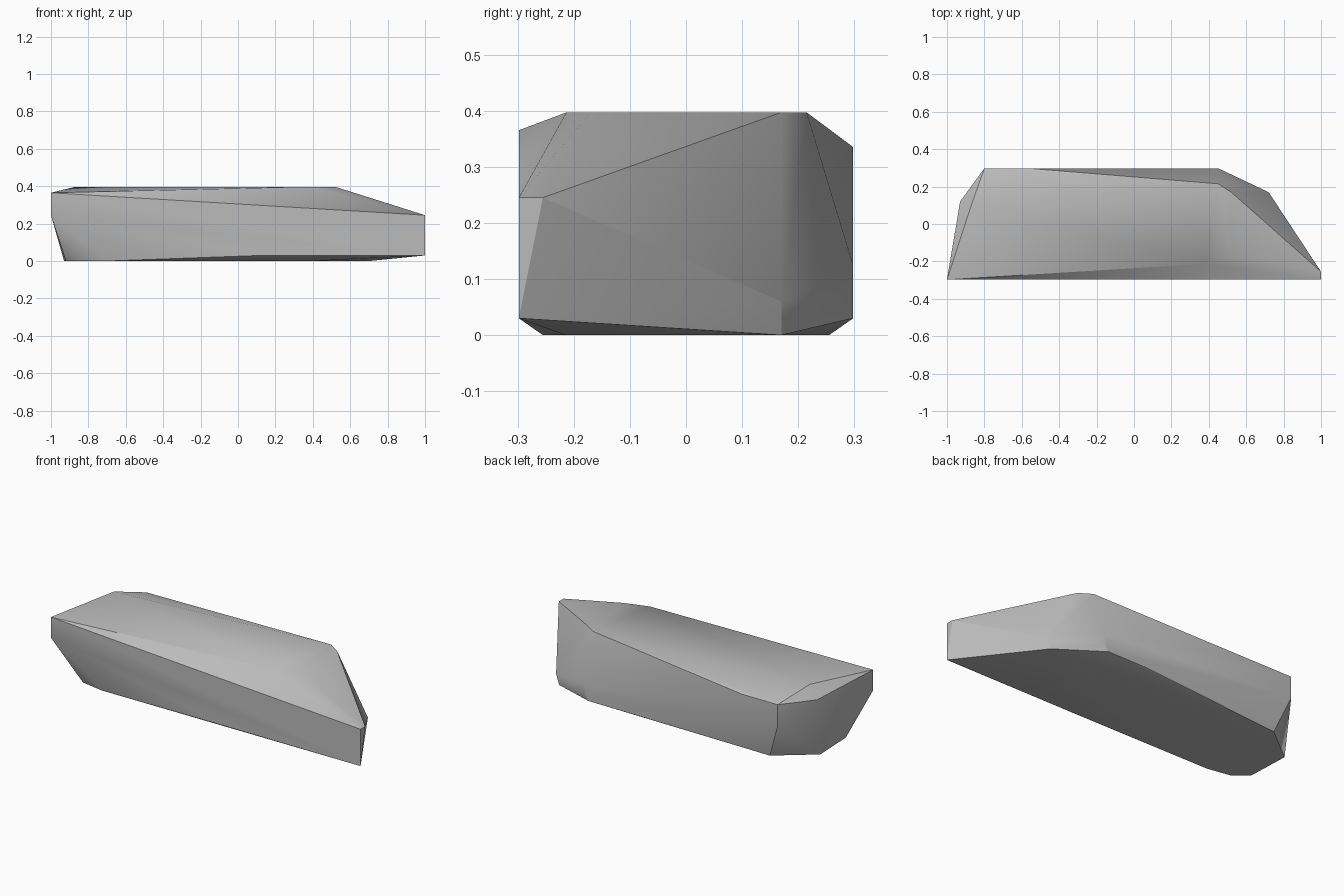
import bpy
import bmesh
import math

# Remove only the default cube
default_cube = bpy.data.objects.get("Cube")
if default_cube is not None:
    bpy.data.objects.remove(default_cube, do_unlink=True)


def make_material(name, grey):
    """Plain single-colour matte material."""
    colour = (grey, grey, grey, 1.0)
    material = bpy.data.materials.new(name)
    material.use_nodes = True
    material.diffuse_color = colour
    shader = next(node for node in material.node_tree.nodes
                  if node.type == "BSDF_PRINCIPLED")
    shader.inputs["Base Color"].default_value = colour
    shader.inputs["Roughness"].default_value = 0.9
    return material


def make_hull(name, corners, material):
    """Chiselled solid: the convex hull stretched over the given corners."""
    mesh = bpy.data.meshes.new(name)
    bm = bmesh.new()
    for corner in corners:
        bm.verts.new(corner)
    hull = bmesh.ops.convex_hull(bm, input=bm.verts[:])
    inside = {item for item in hull["geom_interior"] + hull["geom_unused"]
              if isinstance(item, bmesh.types.BMVert)}
    bmesh.ops.delete(bm, geom=list(inside), context="VERTS")
    # Merge coplanar triangles into clean cut facets
    bmesh.ops.dissolve_limit(bm, angle_limit=math.radians(1),
                             verts=bm.verts[:], edges=bm.edges[:])
    bmesh.ops.recalc_face_normals(bm, faces=bm.faces[:])
    bm.to_mesh(mesh)
    bm.free()
    mesh.materials.append(material)

    block = bpy.data.objects.new(name, mesh)
    bpy.context.collection.objects.link(block)
    bpy.ops.object.select_all(action="DESELECT")
    block.select_set(True)
    bpy.context.view_layer.objects.active = block
    bpy.ops.object.shade_smooth_by_angle(angle=math.radians(30))
    return block


# Flat outline the stone rests on
base_outline = [(-.7, -.255), (.4, -.215), (.7, .17), (-.72, .255),
                (-.93, .09), (-.92, -.16), (-.84, -.23)]

# Flat outline of the upper surface
top_outline = [(.38, -.213), (.52, -.17), (.52, .17), (.45, .215), (-.87, .1)]

# Corners of the front face
front_corners = [(-1, .365), (-1, .245), (.12, .03), (1, .03), (1, .245)]

# Corners of the back face
back_corners = [(-.8, .335), (-.57, .335), (.45, .125), (.45, .06),
                (.42, .03), (.17, .03), (-.8, .21)]

# Loose corners: right tip, right shoulder and left rim
end_corners = [(1, -.255, .245), (.72, .17, .06), (-.93, .12, .33)]

depth = .298
height = .397
corners = [(x, y, 0) for x, y in base_outline]
corners += [(x, y, height) for x, y in top_outline]
corners += [(x, -depth, z) for x, z in front_corners]
corners += [(x, depth, z) for x, z in back_corners]
corners += end_corners

make_hull("stone_slab", corners, make_material("stone_grey", .5))
